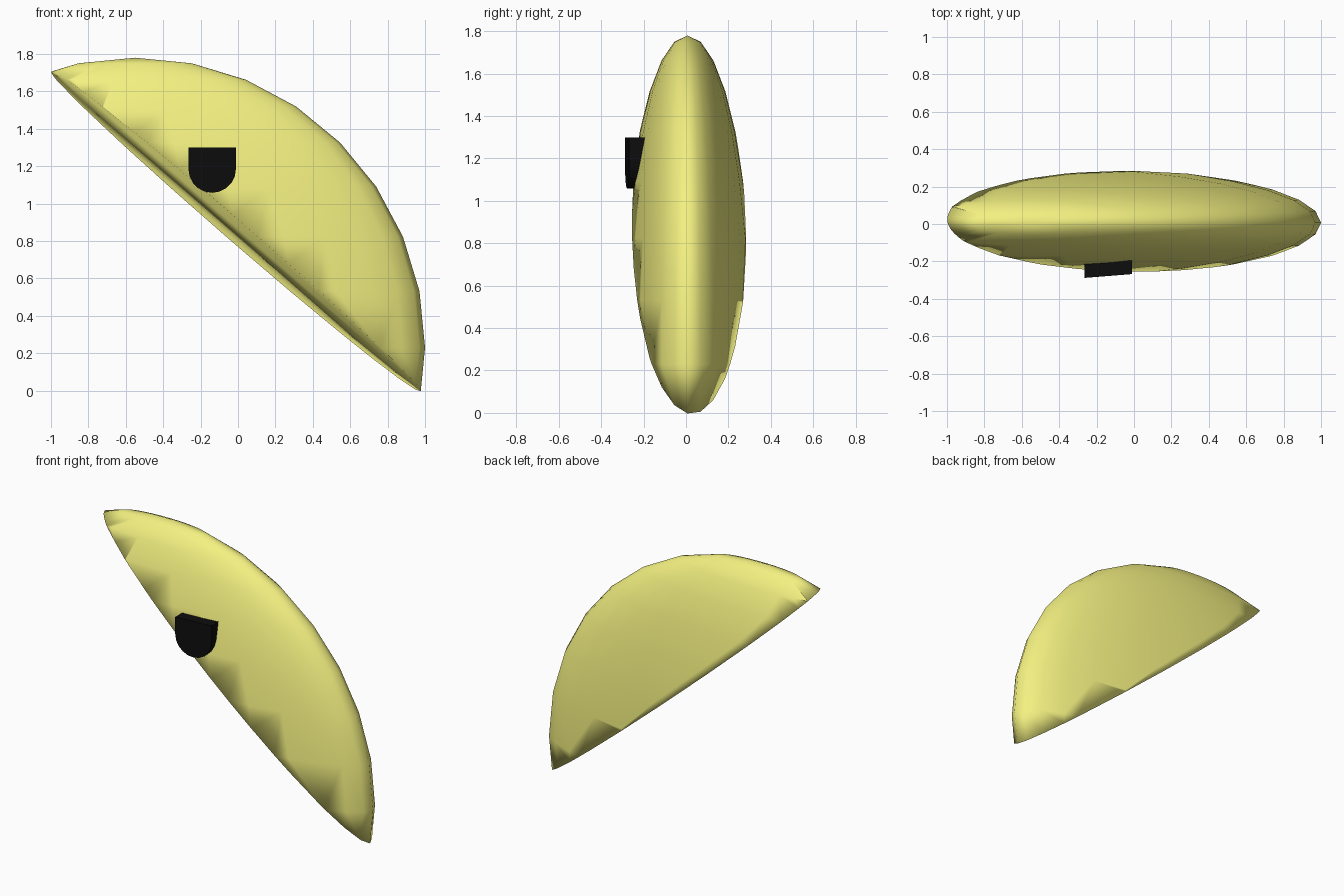
import bpy, bmesh
from mathutils import Vector, Matrix
from math import sin, cos, pi

if "Cube" in bpy.data.objects:
    bpy.data.objects.remove(bpy.data.objects["Cube"])


def finish(bm, name, color, smooth):
    bmesh.ops.recalc_face_normals(bm, faces=bm.faces)
    for f in bm.faces:
        f.smooth = smooth
    mesh = bpy.data.meshes.new(name)
    bm.to_mesh(mesh)
    bm.free()
    mat = bpy.data.materials.new(name + "_color")
    mat.diffuse_color = color
    mat.use_nodes = True
    mat.node_tree.nodes["Principled BSDF"].inputs["Base Color"].default_value = mat.diffuse_color
    mesh.materials.append(mat)
    ob = bpy.data.objects.new(name, mesh)
    bpy.context.collection.objects.link(ob)
    return ob


# Body: flattened sphere sliced by a slanted, slightly tilted plane
center = Vector((-0.55, 0.007, 0.23))
bm = bmesh.new()
bmesh.ops.create_uvsphere(bm, u_segments=32, v_segments=16, radius=1.0)
bmesh.ops.transform(bm, verts=bm.verts,
                    matrix=Matrix.Translation(center) @ Matrix.Diagonal((1.55, 0.32, 1.55, 1)))
tip_a, tip_b = Vector((-1.0, 0.007, 1.71)), Vector((0.974, 0.007, 0.0))
along = tip_b - tip_a
across = Vector((-0.036, 0.27, -0.042))       # back rim sits lower than front rim
normal = across.cross(along)
if normal.z < 0:
    normal.negate()
geom = bm.verts[:] + bm.edges[:] + bm.faces[:]
cut = bmesh.ops.bisect_plane(bm, geom=geom, plane_co=tip_a, plane_no=normal, clear_inner=True)
rim = [e for e in cut["geom_cut"] if isinstance(e, bmesh.types.BMEdge)]
bmesh.ops.contextual_create(bm, geom=rim)
finish(bm, "body", (0.9, 0.88, 0.22, 1), True)

# Eye: U-shaped black plug with a flat top, following the front surface
half, z_top, z_mid, x_mid = 0.127, 1.30, 1.185, -0.138
outline = [(-half, z_top)]
outline += [(half * cos(pi + pi * i / 10), z_mid + half * sin(pi + pi * i / 10)) for i in range(11)]
outline += [(half, z_top)]
bm = bmesh.new()
face = bm.faces.new([bm.verts.new((x_mid + x, -0.278 + 0.08 * x, z)) for x, z in outline])
ext = bmesh.ops.extrude_face_region(bm, geom=[face], use_keep_orig=True)
bmesh.ops.translate(bm, vec=(0, 0.12, 0),
                    verts=[v for v in ext["geom"] if isinstance(v, bmesh.types.BMVert)])
finish(bm, "eye", (0.004, 0.004, 0.004, 1), False)
